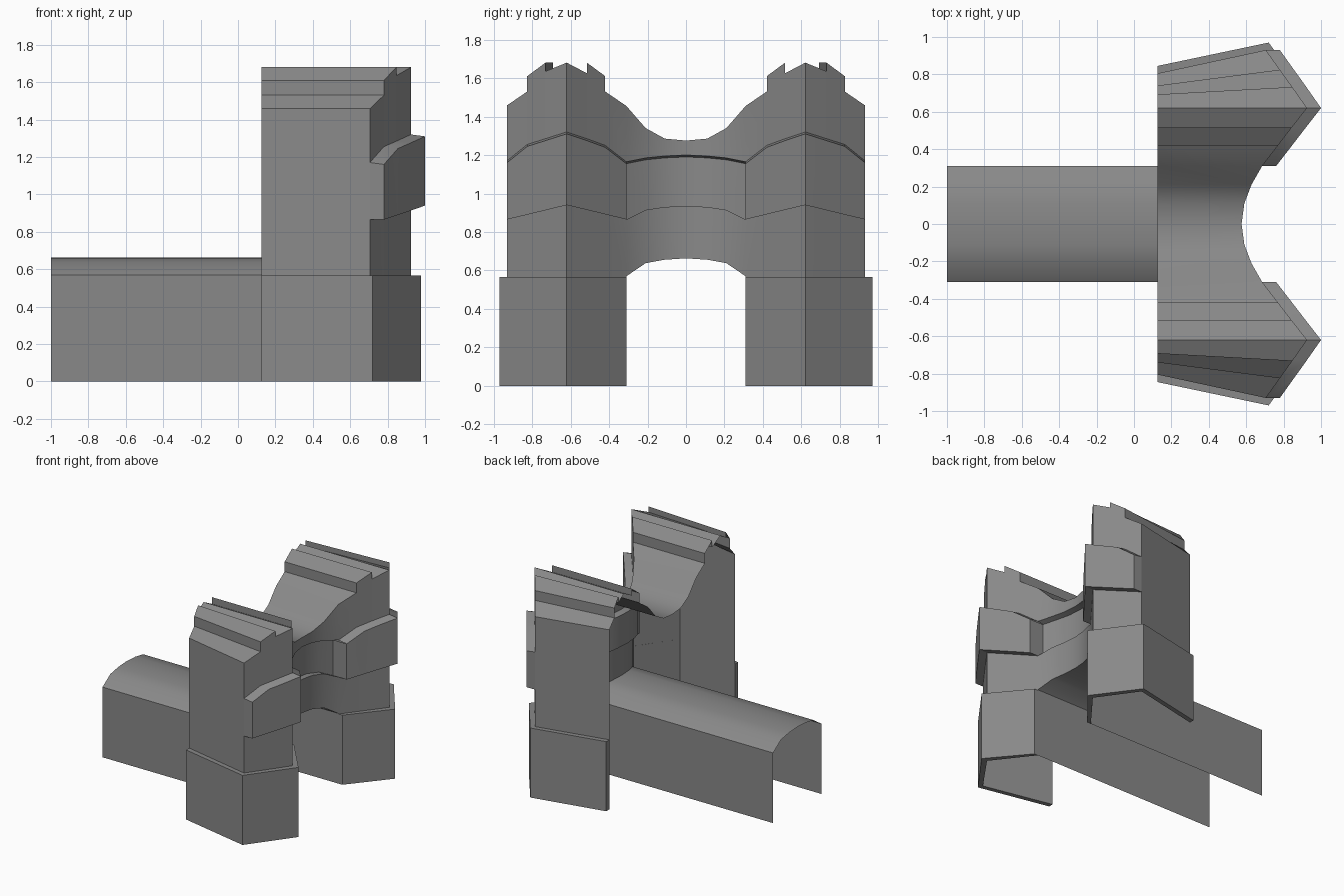
import bpy, bmesh

if "Cube" in bpy.data.objects:
    bpy.data.objects.remove(bpy.data.objects["Cube"])

BACK = 0.125      # x of the open rear edge of the gate
END = -1.0        # x of the far tunnel end

# Half of the facade as columns: y, rear y, front x, arch/foot z, band low, band high, roof z
COLS = [
    (0.00, 0.00, 0.575, 0.663, 0.935, 1.20, 1.275),
    (0.11, 0.11, 0.590, 0.656, 0.930, 1.195, 1.285),
    (0.21, 0.21, 0.628, 0.638, 0.915, 1.185, 1.34),
    (0.31, 0.31, 0.685, 0.570, 0.865, 1.165, 1.455),
    (0.42, 0.42, 0.770, 0.570, 0.892, 1.25, 1.53),
    (0.42, 0.42, 0.770, 0.570, 0.892, 1.25, 1.61),
    (0.515, 0.515, 0.843, 0.570, 0.915, 1.285, 1.68),
    (0.515, 0.515, 0.843, 0.570, 0.915, 1.285, 1.625),
    (0.62, 0.62, 0.925, 0.570, 0.94, 1.32, 1.68),
    (0.73, 0.69, 0.848, 0.570, 0.913, 1.285, 1.635),
    (0.73, 0.69, 0.848, 0.570, 0.913, 1.285, 1.68),
    (0.825, 0.74, 0.780, 0.570, 0.890, 1.255, 1.61),
    (0.825, 0.74, 0.780, 0.570, 0.890, 1.255, 1.53),
    (0.93, 0.805, 0.705, 0.570, 0.865, 1.17, 1.458),
]

# Dark grey stone
stone = bpy.data.materials.new("dark_stone")
stone.diffuse_color = (0.25, 0.25, 0.25, 1.0)
stone.use_nodes = True
stone.node_tree.nodes["Principled BSDF"].inputs["Base Color"].default_value = stone.diffuse_color


def finish(name, bm, angle=0.45):
    """Store the half mesh as an object mirrored across y = 0."""
    bmesh.ops.remove_doubles(bm, verts=bm.verts, dist=1e-4)
    me = bpy.data.meshes.new(name)
    bm.to_mesh(me)
    bm.free()
    me.materials.append(stone)
    ob = bpy.data.objects.new(name, me)
    bpy.context.collection.objects.link(ob)
    mod = ob.modifiers.new("mirror", 'MIRROR')
    mod.use_axis = (False, True, False)
    bpy.context.view_layer.objects.active = ob
    ob.select_set(True)
    bpy.ops.object.shade_smooth_by_angle(angle=angle)
    ob.select_set(False)
    return ob


def quad(bm, *pts):
    bm.faces.new([bm.verts.new(p) for p in pts])


def strip(bm, a, b, za, zb, da=0.0):
    """Front-facing wall piece between columns a and b, pushed by da in x."""
    quad(bm, (a[2] + da, a[0], za[0]), (b[2] + da, b[0], zb[0]),
         (b[2] + da, b[0], zb[1]), (a[2] + da, a[0], za[1]))


# Gate shell: facade, recessed middle band, projecting tower bands, stepped roof
PUSH, RECESS, DROP = 0.075, -0.05, 0.01
bm = bmesh.new()
for a, b in zip(COLS, COLS[1:]):
    tower = a[0] >= 0.31
    d = PUSH if tower else RECESS
    # roof
    quad(bm, (a[2], a[0], a[6]), (b[2], b[0], b[6]), (BACK, b[1], b[6]), (BACK, a[1], a[6]))
    if a[0] == b[0]:
        continue
    strip(bm, a, b, (a[3], a[4]), (b[3], b[4]))
    strip(bm, a, b, (a[4], a[5] - DROP), (b[4], b[5] - DROP), d)
    strip(bm, a, b, (a[5], a[6]), (b[5], b[6]))
    # ledges above and below the band
    quad(bm, (a[2] + d, a[0], a[5] - DROP), (b[2] + d, b[0], b[5] - DROP),
         (b[2], b[0], b[5]), (a[2], a[0], a[5]))
    quad(bm, (a[2], a[0], a[4]), (b[2], b[0], b[4]),
         (b[2] + d, b[0], b[4]), (a[2] + d, a[0], a[4]))
    if tower:
        strip(bm, a, b, (0, a[3]), (0, b[3]))
    else:
        # arched ceiling of the passage
        quad(bm, (b[2], b[0], b[3]), (a[2], a[0], a[3]), (BACK, a[0], a[3]), (BACK, b[0], b[3]))

# band ends, passage wall and outer side wall
i, o = COLS[3], COLS[-1]
quad(bm, (i[2] + RECESS, i[0], i[4]), (i[2] + PUSH, i[0], i[4]),
     (i[2] + PUSH, i[0], i[5] - DROP), (i[2] + RECESS, i[0], i[5] - DROP))
quad(bm, (o[2], o[0], o[4]), (o[2], o[0], o[5]),
     (o[2] + PUSH, o[0], o[5] - DROP), (o[2] + PUSH, o[0], o[4]))
quad(bm, (BACK, i[0], 0), (i[2], i[0], 0), (i[2], i[0], i[3]), (BACK, i[0], i[3]))
for z0, z1 in ((0, o[3]), (o[3], o[6])):
    quad(bm, (o[2], o[0], z0), (BACK, o[1], z0), (BACK, o[1], z1), (o[2], o[0], z1))
finish("gate_shell", bm)

# Tower bases: thick skirts around the foot of each tower
plan = [(BACK, 0.845), (0.72, 0.97), (0.978, 0.62), (0.72, 0.31),
        (0.685, 0.31), (0.925, 0.62), (0.705, 0.93), (BACK, 0.805)]
bm = bmesh.new()
face = bm.faces.new([bm.verts.new((x, y, 0)) for x, y in plan])
top = bmesh.ops.extrude_face_region(bm, geom=[face])["geom"]
for v in top:
    if isinstance(v, bmesh.types.BMVert):
        v.co.z = 0.565
bmesh.ops.recalc_face_normals(bm, faces=bm.faces)
finish("tower_base", bm).modifiers["mirror"].use_mirror_merge = False

# Tunnel: open arched passage running back from the gate
bm = bmesh.new()
arch = [(c[0], c[3]) for c in COLS[:4]] + [(0.31, 0.0)]
for (y0, z0), (y1, z1) in zip(arch, arch[1:]):
    quad(bm, (BACK, y0, z0), (BACK, y1, z1), (END, y1, z1), (END, y0, z0))
finish("tunnel", bm)
